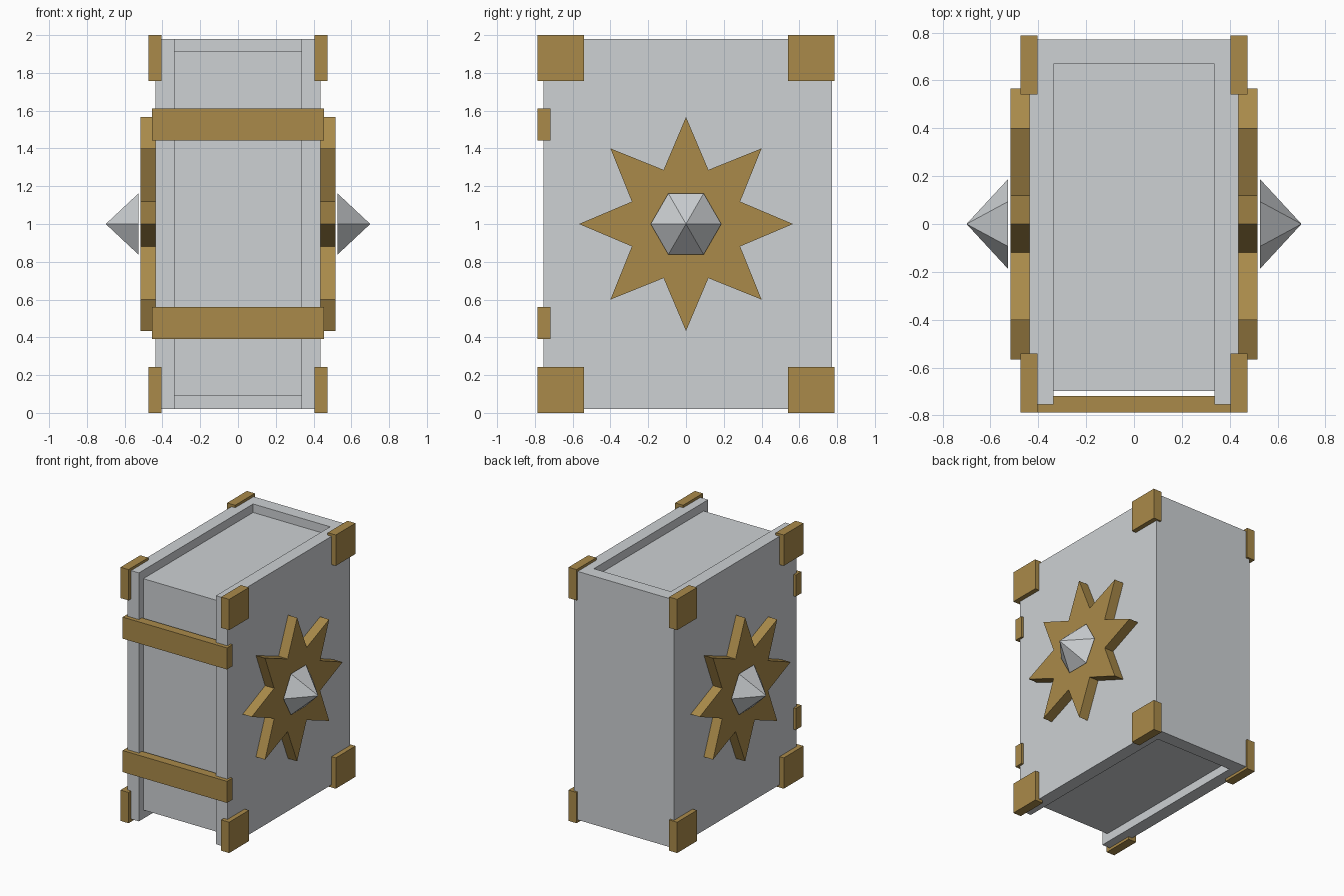
import bpy, bmesh, math

if "Cube" in bpy.data.objects:
    bpy.data.objects.remove(bpy.data.objects["Cube"])


def material(name, rgb):
    m = bpy.data.materials.new(name)
    m.diffuse_color = (*rgb, 1)
    m.use_nodes = True
    m.node_tree.nodes["Principled BSDF"].inputs["Base Color"].default_value = m.diffuse_color
    return m


SILVER = material("silver grey", (0.61, 0.635, 0.655))
GOLD = material("antique gold", (0.40, 0.255, 0.068))
MID = 1.0  # height of the book's middle


def finish(name, bm, mat):
    bmesh.ops.recalc_face_normals(bm, faces=bm.faces)
    me = bpy.data.meshes.new(name)
    bm.to_mesh(me)
    bm.free()
    me.materials.append(mat)
    ob = bpy.data.objects.new(name, me)
    bpy.context.collection.objects.link(ob)
    return ob


def prism(name, points, offset, mat):
    """Extrude a closed polygon of 3D points along offset."""
    bm = bmesh.new()
    face = bm.faces.new([bm.verts.new(p) for p in points])
    ext = bmesh.ops.extrude_face_region(bm, geom=[face])
    verts = [v for v in ext["geom"] if isinstance(v, bmesh.types.BMVert)]
    bmesh.ops.translate(bm, verts=verts, vec=offset)
    # keep the starting cap so the solid is closed
    if not face.is_valid:
        bmesh.ops.holes_fill(bm, edges=bm.edges)
    return finish(name, bm, mat)


def box(name, x, y, z, mat):
    pts = [(x[0], y[0], z[0]), (x[1], y[0], z[0]), (x[1], y[1], z[0]), (x[0], y[1], z[0])]
    return prism(name, pts, (0, 0, z[1] - z[0]), mat)


# Cover: U-shaped profile of two boards joined by the spine
W, IN = 0.437, 0.336
outline = [(-W, -0.755), (-IN, -0.755), (-IN, 0.668), (IN, 0.668),
           (IN, -0.755), (W, -0.755), (W, 0.772), (-W, 0.772)]
prism("cover", [(x, y, 0.021) for x, y in outline], (0, 0, 1.959), SILVER)

# Page block, recessed inside the cover
box("pages", (-IN, IN), (-0.699, 0.668), (0.089, 1.913), SILVER)

# Clasps across the fore edge
for label, z in (("lower", 0.39), ("upper", 1.442)):
    box(label + "_clasp", (-0.455, 0.455), (-0.787, -0.718), (z, z + 0.17), GOLD)

for side, s in (("left", -1), ("right", 1)):
    # Corner guards
    for end, e in (("front", -1), ("back", 1)):
        for level, z in (("bottom", (0, 0.243)), ("top", (1.757, 2.0))):
            box(f"{side}_{end}_{level}_corner", sorted((s * 0.404, s * 0.474)),
                sorted((e * 0.541, e * 0.787)), z, GOLD)

    # Eight-pointed star plate
    star = []
    for i in range(16):
        r, a = (0.31 if i % 2 else 0.566), i * math.pi / 8
        star.append((s * 0.436, r * math.cos(a), MID + r * math.sin(a)))
    prism(side + "_star", star, (s * 0.08, 0, 0), GOLD)

    # Six-sided pointed gem
    bm = bmesh.new()
    ring = [bm.verts.new((s * 0.527, 0.187 * math.cos(i * math.pi / 3),
                          MID + 0.187 * math.sin(i * math.pi / 3))) for i in range(6)]
    tip = bm.verts.new((s * 0.70, 0, MID))
    bm.faces.new(ring)
    for i in range(6):
        bm.faces.new((ring[i], ring[(i + 1) % 6], tip))
    finish(side + "_gem", bm, SILVER)
